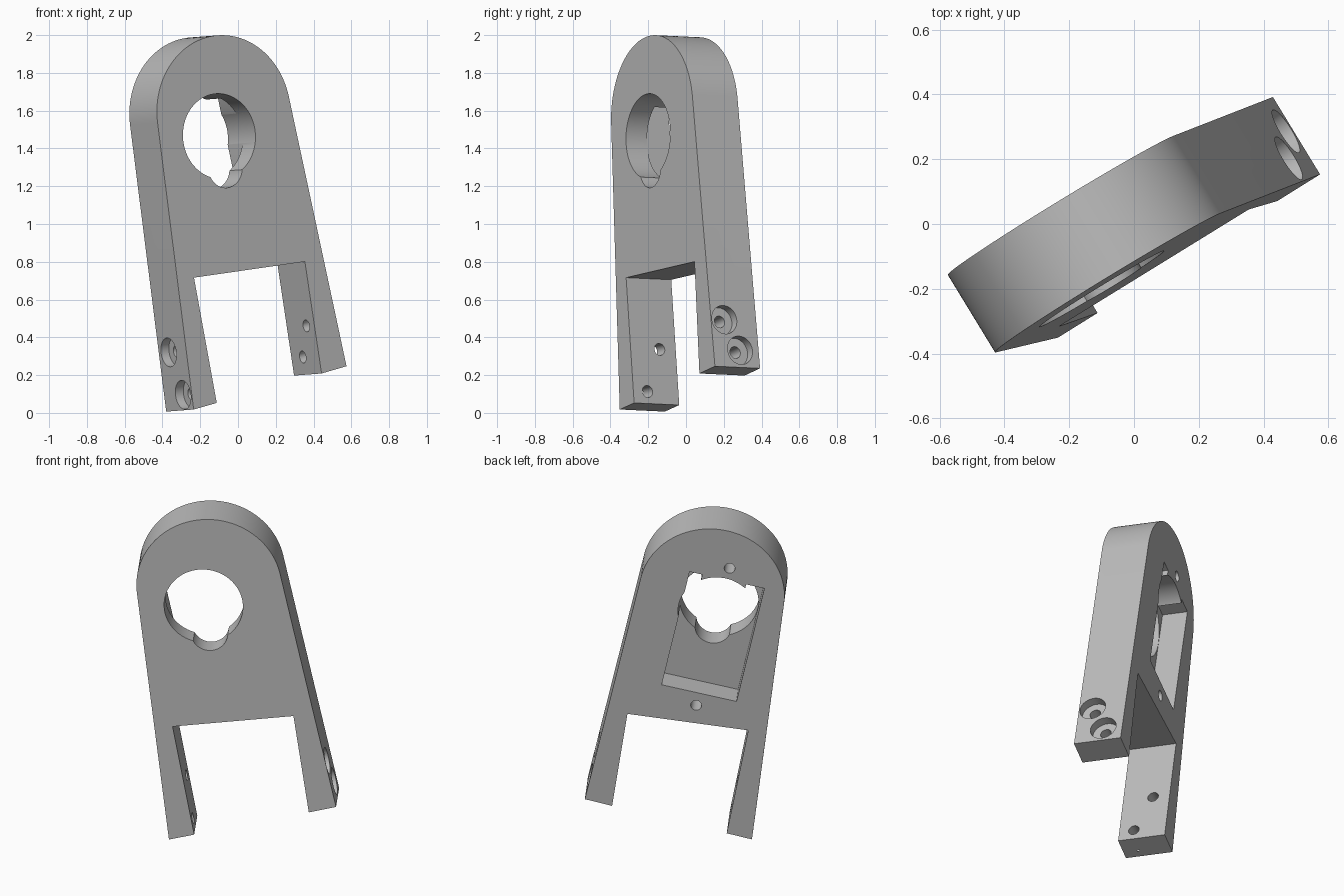
import bpy, bmesh, math
from mathutils import Matrix, Vector

if "Cube" in bpy.data.objects:
    bpy.data.objects.remove(bpy.data.objects["Cube"])

THICK = 0.28      # plate thickness
RADIUS = 0.415    # rounded head
SLANT = 0.114     # slope of the right edge and the leg ends
TILT = 0.095      # rotation of the rear pocket

grey = bpy.data.materials.new("light grey")
grey.use_nodes = True
grey.diffuse_color = (0.5, 0.5, 0.5, 1)
grey.node_tree.nodes["Principled BSDF"].inputs["Base Color"].default_value = (0.5, 0.5, 0.5, 1)


def make_object(name, bm):
    bmesh.ops.recalc_face_normals(bm, faces=bm.faces)
    mesh = bpy.data.meshes.new(name)
    bm.to_mesh(mesh)
    bm.free()
    obj = bpy.data.objects.new(name, mesh)
    bpy.context.collection.objects.link(obj)
    return obj


def cut(body, name, bm):
    cutter = make_object(name, bm)
    cutter.hide_render = True
    mod = body.modifiers.new(name, 'BOOLEAN')
    mod.operation = 'DIFFERENCE'
    mod.solver = 'EXACT'
    mod.object = cutter
    bpy.context.view_layer.objects.active = body
    bpy.ops.object.modifier_apply(modifier=name)
    bpy.data.objects.remove(cutter)


def bore(body, name, start, end, radius, segments=32):
    start, end = Vector(start), Vector(end)
    axis = end - start
    place = Matrix.Translation((start + end) / 2) @ axis.to_track_quat('Z', 'Y').to_matrix().to_4x4()
    bm = bmesh.new()
    bmesh.ops.create_cone(bm, cap_ends=True, segments=segments, radius1=radius,
                          radius2=radius, depth=axis.length, matrix=place)
    cut(body, name, bm)


def pocket(body, name, x0, x1, z0, z1, depth):
    # box sunk into the back face, in the tilted pocket frame
    frame = Matrix.Translation((-0.04, 0, -0.272)) @ Matrix.Rotation(-TILT, 4, 'Y')
    y0, y1 = THICK - depth, THICK + 0.1
    bm = bmesh.new()
    bmesh.ops.create_cube(bm, size=1, matrix=frame
                          @ Matrix.Translation(((x0 + x1) / 2, (y0 + y1) / 2, (z0 + z1) / 2))
                          @ Matrix.Diagonal((x1 - x0, y1 - y0, z1 - z0, 1)))
    cut(body, name, bm)


# Plate outline: rounded head and two legs
a0 = math.atan(SLANT)
steps = 64
outline = [(RADIUS * math.cos(a), RADIUS * math.sin(a))
           for a in (a0 + (math.pi - a0) * i / steps for i in range(steps + 1))]
outline += [(-RADIUS, -1.529), (-0.268, -1.512), (-0.311, -0.838),
            (0.384, -0.838), (0.40, -1.437), (0.559, -1.418)]
bm = bmesh.new()
face = bm.faces.new([bm.verts.new((x, 0, z)) for x, z in outline])
ext = bmesh.ops.extrude_face_region(bm, geom=[face])
bmesh.ops.translate(bm, vec=(0, THICK, 0),
                    verts=[v for v in ext["geom"] if isinstance(v, bmesh.types.BMVert)])
body = make_object("forked_bracket", bm)
body.data.materials.append(grey)

# Rear pocket with two raised corners
pocket(body, "rear_pocket", -0.2185, 0.2185, -0.3735, 0.32, 0.15)
pocket(body, "corner_left", 0.144, 0.2185, 0.2, 0.3735, 0.15)
pocket(body, "corner_right", -0.2185, -0.112, 0.2, 0.3735, 0.15)

# Main opening with its lower lobe
for name, x, z, r in (("main_hole", -0.046, -0.115, 0.225), ("lobe_hole", -0.033, -0.288, 0.104)):
    bore(body, name, (x, -0.1, z), (x, THICK + 0.1, z), r, 96)

# Small blind holes in the back
for x, z in ((-0.081, 0.177), (0.003, -0.724)):
    bore(body, "blind_hole", (x, THICK - 0.17, z), (x, THICK + 0.1, z), 0.031)

# Counterbored screw holes through the legs
out_right = Vector((1, 0, SLANT)).normalized()
for outward, surface, spots in (
        (Vector((-1, 0, 0)), lambda z: -RADIUS, ((0.18, -1.217), (0.088, -1.447))),
        (out_right, lambda z: 0.559 - SLANT * 0.9 * (z + 1.418), ((0.083, -1.163), (0.165, -1.325)))):
    for y, z in spots:
        p = Vector((surface(z), y, z))
        bore(body, "screw_hole", p - outward * 0.3, p + outward * 0.1, 0.032)
        bore(body, "counterbore", p - outward * 0.05, p + outward * 0.1, 0.077, 48)

# Tilt the finished part into its resting pose
n = Vector((-0.52, 0.853, -0.04)).normalized()
u = Vector((0.845, 0.518, 0.122))
u = (u - n * u.dot(n)).normalized()
v = u.cross(n)
pose = Matrix((u, n, v)).transposed().to_4x4()
pose.translation = (-0.075, -0.18, 1.585)
body.data.transform(pose)

bpy.ops.object.select_all(action='DESELECT')
body.select_set(True)
bpy.context.view_layer.objects.active = body
bpy.ops.object.shade_smooth_by_angle(angle=math.radians(25))
